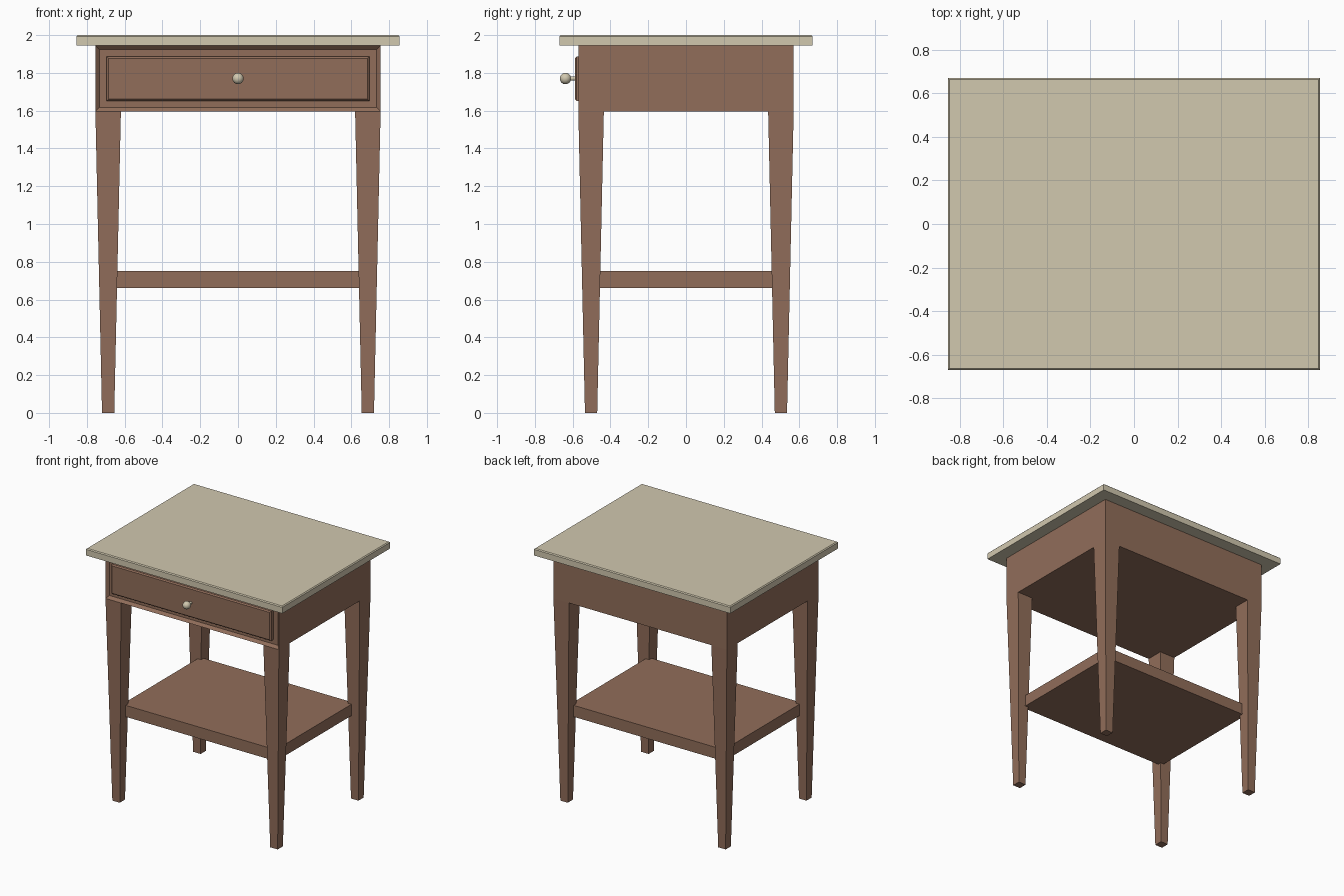
import bpy, bmesh, math
from mathutils import Vector

if "Cube" in bpy.data.objects:
    bpy.data.objects.remove(bpy.data.objects["Cube"])


def material(name, rgb):
    m = bpy.data.materials.new(name)
    m.diffuse_color = (*rgb, 1)
    m.use_nodes = True
    m.node_tree.nodes["Principled BSDF"].inputs["Base Color"].default_value = m.diffuse_color
    return m


wood = material("brown wood", (0.285, 0.155, 0.102))
cream = material("cream", (0.64, 0.58, 0.43))


def finish(name, bm, mat):
    bmesh.ops.recalc_face_normals(bm, faces=bm.faces)
    me = bpy.data.meshes.new(name)
    bm.to_mesh(me)
    bm.free()
    me.materials.append(mat)
    ob = bpy.data.objects.new(name, me)
    bpy.context.collection.objects.link(ob)
    return ob


def box_bm(lo, hi):
    bm = bmesh.new()
    bmesh.ops.create_cube(bm, size=1)
    lo, hi = Vector(lo), Vector(hi)
    for v in bm.verts:
        v.co = Vector([(lo[i] + hi[i]) / 2 + v.co[i] * (hi[i] - lo[i]) for i in range(3)])
    return bm


def face_facing(bm, d):
    bm.normal_update()
    return max(bm.faces, key=lambda f: f.normal.dot(Vector(d)))


def chamfer(bm, d, w):
    bmesh.ops.bevel(bm, geom=list(face_facing(bm, d).edges), offset=w,
                    segments=1, affect='EDGES')


# Table top with a fine chamfer on its upper edge
bm = box_bm((-0.855, -0.67, 1.945), (0.855, 0.67, 2.0))
chamfer(bm, (0, 0, 1), 0.007)
finish("table_top", bm, cream)

# Drawer case with a recessed front opening
bm = box_bm((-0.755, -0.57, 1.595), (0.755, 0.57, 1.945))
front = face_facing(bm, (0, -1, 0))
bmesh.ops.inset_individual(bm, faces=[front], thickness=0.03)
for v in front.verts:
    v.co.y += 0.02
finish("drawer_case", bm, wood)

# Drawer front
bm = box_bm((-0.695, -0.588, 1.652), (0.695, -0.54, 1.886))
chamfer(bm, (0, -1, 0), 0.009)
finish("drawer_front", bm, wood)

# Four legs tapering towards the floor
for sx, side in ((-1, "left"), (1, "right")):
    for sy, end in ((-1, "front"), (1, "back")):
        cx, cy = sx * 0.6875, sy * 0.5025
        bm = box_bm((cx - 0.0675, cy - 0.0675, 0), (cx + 0.0675, cy + 0.0675, 1.595))
        for v in bm.verts:
            if v.co.z < 0.1:
                v.co.x = cx + (v.co.x - cx) * 0.48
                v.co.y = cy + (v.co.y - cy) * 0.48
        finish(f"{end}_{side}_leg", bm, wood)

# Lower shelf
finish("shelf", box_bm((-0.67, -0.485, 0.662), (0.67, 0.485, 0.752)), wood)

# Knob: a turned profile (distance along y, radius) with stem and ball
profile = [(-0.58, 0.011)]
for i in range(13):
    a = math.radians(22 + 158 * i / 12)
    profile.append((-0.638 + 0.03 * math.cos(a), max(0.03 * math.sin(a), 0.0)))
bm = bmesh.new()
verts = [bm.verts.new((r, y, 1.77)) for y, r in profile]
edges = [bm.edges.new(p) for p in zip(verts, verts[1:])]
bmesh.ops.spin(bm, geom=verts + edges, cent=(0, 0, 1.77), axis=(0, 1, 0),
               angle=2 * math.pi, steps=24)
bmesh.ops.remove_doubles(bm, verts=bm.verts, dist=0.0001)
knob = finish("drawer_knob", bm, cream)
bpy.context.view_layer.objects.active = knob
knob.select_set(True)
bpy.ops.object.shade_smooth_by_angle(angle=math.radians(35))
